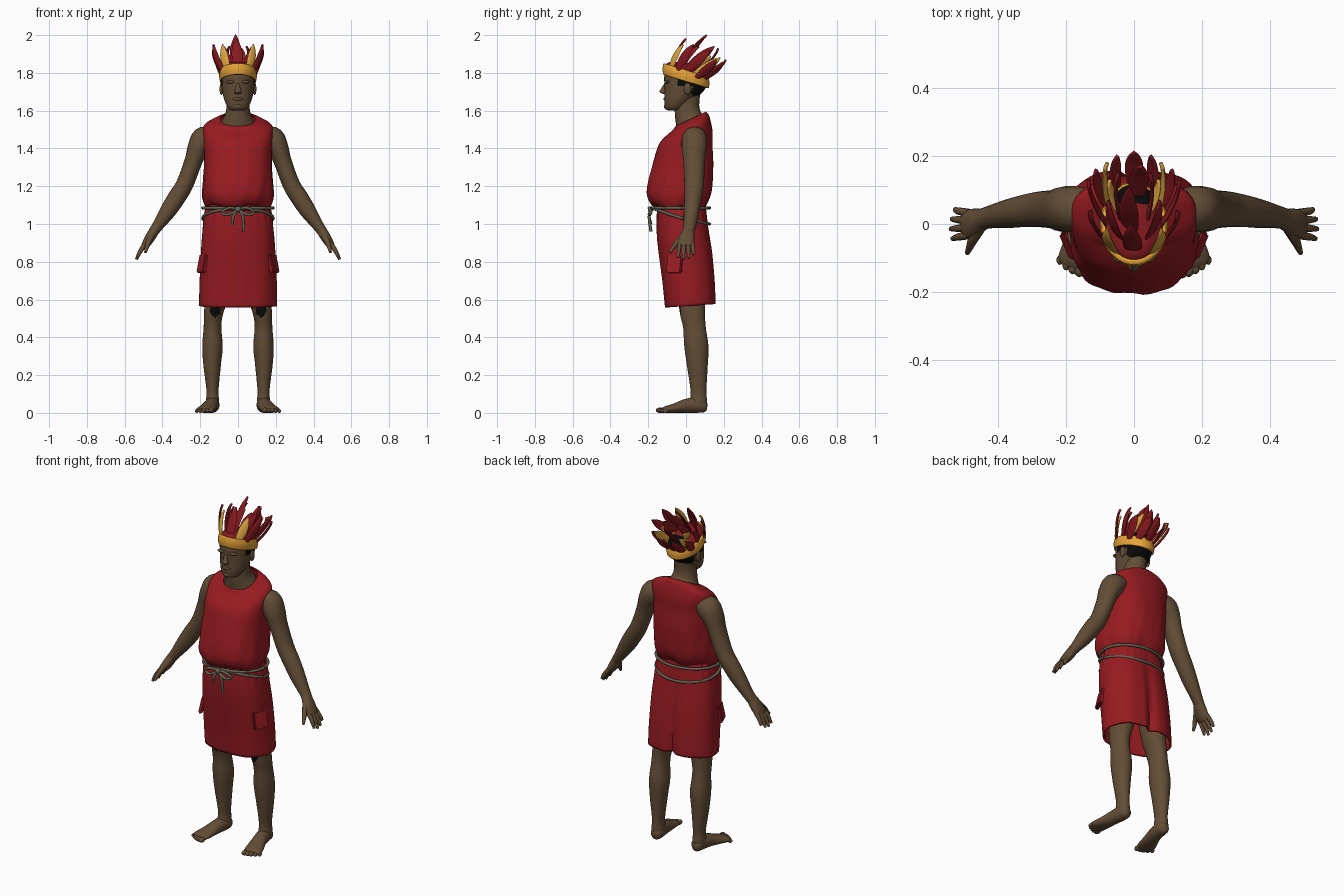
import bpy, bmesh, math
from mathutils import Vector, Euler

if "Cube" in bpy.data.objects:
    bpy.data.objects.remove(bpy.data.objects["Cube"])


def material(name, r, g, b):
    m = bpy.data.materials.new(name)
    m.use_nodes = True
    m.diffuse_color = (r, g, b, 1)
    bsdf = m.node_tree.nodes["Principled BSDF"]
    bsdf.inputs["Base Color"].default_value = (r, g, b, 1)
    bsdf.inputs["Roughness"].default_value = 0.9
    return m


SKIN = material("brown skin", .125, .075, .037)
RED = material("red cloth", .31, .011, .015)
PLUME = material("dark red feather", .24, .01, .014)
GOLD = material("gold band", .82, .38, .04)
YELLOW = material("yellow feather", .72, .38, .055)
BLACK = material("black hair", .003, .003, .003)
ROPE = material("olive rope", .13, .125, .085)


def finish(bm, name, mats, rule=None, angle=60):
    bmesh.ops.recalc_face_normals(bm, faces=bm.faces)
    if rule:
        for f in bm.faces:
            f.material_index = rule(f.calc_center_median())
    mesh = bpy.data.meshes.new(name)
    bm.to_mesh(mesh)
    bm.free()
    ob = bpy.data.objects.new(name, mesh)
    bpy.context.collection.objects.link(ob)
    for m in mats:
        mesh.materials.append(m)
    bpy.ops.object.select_all(action='DESELECT')
    ob.select_set(True)
    bpy.context.view_layer.objects.active = ob
    bpy.ops.object.shade_smooth_by_angle(angle=math.radians(angle))
    return ob


def loft(name, secs, mats, ref=None, n=20, steps=4, power=2, caps=True,
         warp=None, rule=None):
    """Smooth skin through sections (x, y, z, rx, ry, tilt); flat rings unless ref is given."""
    secs = [Vector(tuple(s) + (0,) * (6 - len(s))) for s in secs]
    pad = [secs[0]] + secs + [secs[-1]]
    path = []
    for a, b, c, d in zip(pad, pad[1:], pad[2:], pad[3:]):
        for i in range(steps):
            t = i / steps
            path.append((b * 2 + (c - a) * t + (a * 2 - b * 5 + c * 4 - d) * t * t
                         + (b * 3 - a - c * 3 + d) * t ** 3) / 2)
    path.append(secs[-1])
    mid = [Vector(p[:3]) for p in path]
    bm = bmesh.new()
    rings = []
    for i, p in enumerate(path):
        u, v = Vector((1, 0, 0)), Vector((0, 1, p[5]))
        if ref:
            t = (mid[min(i + 1, len(mid) - 1)] - mid[max(i - 1, 0)]).normalized()
            u = t.cross(Vector(ref)).normalized()
            v = u.cross(t)
        ring = []
        for k in range(n):
            a = math.tau * k / n
            c, s = math.cos(a), math.sin(a)
            co = mid[i] + u * p[3] * math.copysign(abs(c) ** (2 / power), c) \
                + v * p[4] * math.copysign(abs(s) ** (2 / power), s)
            ring.append(bm.verts.new(warp(co) if warp else co))
        rings.append(ring)
    for r, q in zip(rings, rings[1:]):
        for k in range(n):
            bm.faces.new((r[k], r[(k + 1) % n], q[(k + 1) % n], q[k]))
    if caps:
        bm.faces.new(rings[0])
        bm.faces.new(rings[-1])
    return finish(bm, name, mats, rule)


def ball(name, loc, size, mat):
    bm = bmesh.new()
    bmesh.ops.create_uvsphere(bm, u_segments=14, v_segments=10, radius=1)
    for v in bm.verts:
        v.co = Vector(loc) + v.co * Vector(size)
    return finish(bm, name, [mat])


def thicken(ob, depth):
    mod = ob.modifiers.new("cloth thickness", 'SOLIDIFY')
    mod.thickness = depth


# Clothing folds
def shirt_folds(p):
    a = math.atan2(p.y, p.x)
    low = max(0, (1.45 - p.z) / .35)
    k = 1 + low * (.014 * math.sin(7 * a + 9 * p.z) + .014 * math.sin(15 * a - 18 * p.z))
    return Vector((p.x * k, p.y * k, p.z + .009 * low * math.sin(5 * a + 1)))


def skirt_folds(p):
    a = math.atan2(p.y, p.x)
    low = (1.1 - p.z) / .54
    k = 1 + .014 * low * math.sin(9 * a + 1) + .025 * max(0, .25 - low) * 4 * math.sin(24 * a)
    dent = .035 * low * math.exp(-(p.x / .025) ** 2) if p.y > 0 else 0
    return Vector((p.x * k, p.y * k - dent, p.z))


tunic = loft("tunic", [
    (0, -.025, 1.09, .155, .115), (0, -.037, 1.10, .172, .142), (0, -.037, 1.15, .187, .167),
    (0, -.03, 1.22, .185, .17), (0, -.015, 1.32, .18, .16), (0, -.002, 1.42, .181, .142),
    (0, .018, 1.48, .185, .122, .1), (0, .03, 1.522, .178, .1, .25),
    (0, .03, 1.546, .135, .09, .36), (0, .025, 1.557, .092, .08, .48)],
    [RED], n=64, steps=5, power=2.4, caps=False, warp=shirt_folds)
thicken(tunic, .006)
skirt = loft("skirt", [
    (0, -.02, 1.12, .16, .12), (0, -.022, 1.05, .178, .132), (0, -.015, .95, .19, .14),
    (0, -.002, .85, .197, .143), (0, .015, .7, .203, .14), (0, .025, .567, .205, .135, .07)],
    [RED], n=96, steps=6, power=2.4, caps=False, warp=skirt_folds)
thicken(skirt, .01)

# Rope belt, drooping strand and bow
for name, front, back, side in (("belt", 1.085, 1.085, 1.085), ("drooping_belt", 1.08, 1.0, 1.03)):
    loop = []
    for i in range(25):
        a = math.tau * i / 24
        s = math.sin(a)
        z = side + (max(0, -s) * (front - side)) + max(0, s) * (back - side)
        loop.append((.187 * math.cos(a), -.022 + .147 * s, z, .008, .008))
    loft(name, loop, [ROPE], ref=(0, 0, 1), n=8, steps=3, caps=False)
for s, side in ((1, "left"), (-1, "right")):
    r = (.008, .008)
    loft(side + "_bow_loop", [(0, -.18, 1.08) + r, (.05 * s, -.195, 1.085) + r,
         (.085 * s, -.185, 1.06) + r, (.05 * s, -.195, 1.05) + r, (0, -.185, 1.075) + r],
         [ROPE], ref=(0, 1, 0), n=8)
    loft(side + "_bow_tail", [(0, -.18, 1.08) + r, (.025 * s, -.195, 1.04) + r,
         (.03 * s, -.185, .98 - .02 * s) + r], [ROPE], ref=(0, 1, 0), n=8)
ball("bow_knot", (0, -.188, 1.078), (.018, .014, .016), ROPE)

# Head, hair and neck
loft("neck", [(0, .028, 1.48, .1, .08), (0, .026, 1.535, .09, .077, .3),
              (0, .01, 1.58, .068, .068, .2), (0, .005, 1.63, .06, .065), (0, .01, 1.69, .06, .065)],
     [SKIN])


def hair_rule(c):
    back = c.y > .03 and c.z > 1.675 + .1 * max(0, .08 - c.y)
    return 1 if back or c.z > 1.79 or (c.z > 1.728 and c.y > -.04) else 0


loft("head", [
    (0, -.065, 1.6, .025, .028), (0, -.06, 1.612, .05, .05), (0, -.042, 1.65, .07, .073),
    (0, -.012, 1.7, .083, .102), (0, 0, 1.75, .089, .115), (0, 0, 1.79, .088, .112),
    (0, 0, 1.83, .06, .075), (0, 0, 1.845, .03, .04)],
    [SKIN, BLACK], n=32, steps=5, rule=hair_rule)
loft("nose", [(0, -.106, 1.745, .009, .008), (0, -.118, 1.72, .012, .012),
              (0, -.122, 1.7, .019, .018), (0, -.11, 1.687, .013, .01)], [SKIN], n=12)
ball("lips", (0, -.107, 1.662), (.028, .013, .011), SKIN)
ball("chin", (0, -.098, 1.622), (.028, .02, .017), SKIN)
for s, side in ((1, "left"), (-1, "right")):
    ball(side + "_brow", (.035 * s, -.1, 1.752), (.028, .015, .009), SKIN)
    ball(side + "_ear", (.088 * s, .008, 1.715), (.01, .02, .032), SKIN)

# Headband with feathered cap
band = loft("headband", [(0, 0, 1.755, .096, .121, -.3), (0, 0, 1.785, .1, .124, -.3),
                         (0, 0, 1.815, .094, .119, -.3)], [GOLD], n=40, caps=False)
thicken(band, .022)
loft("cap", [(0, 0, 1.785, .09, .115, -.3), (0, 0, 1.82, .082, .104, -.28),
             (0, 0, 1.845, .055, .07, -.2), (0, 0, 1.855, .02, .025)], [PLUME], n=32)


# Feathers: root to tip with a slight outward bow
def feather(name, mat, root, tip, width=.024):
    a, b = Vector(root), Vector(tip)
    out = Vector((a.x, a.y, 0)).normalized()
    secs = []
    for i, (t, w) in enumerate(((0, .5), (.3, .95), (.6, 1), (.85, .6), (1, .08))):
        co = a.lerp(b, t) + out * .012 * math.sin(math.pi * i / 4)
        secs.append((*co, w * width, .006))
    loft(name, secs, [mat], ref=tuple(out), n=10, steps=3)


feather("front_feather", PLUME, (0, -.085, 1.82), (-.01, 0, 1.98), .028)
feather("crown_feather", PLUME, (-.01, -.03, 1.82), (-.012, .11, 2.0), .03)
feather("middle_feather", PLUME, (.005, .06, 1.79), (.02, .17, 1.93), .028)
feather("rear_feather", PLUME, (0, .1, 1.76), (0, .21, 1.87), .026)
for s, side in ((1, "left"), (-1, "right")):
    for name, mat, root, tip in (
            ("front_yellow_feather", YELLOW, (.052, -.085, 1.81), (.08, -.015, 1.95)),
            ("back_yellow_feather", YELLOW, (.07, .03, 1.78), (.078, .18, 1.88)),
            ("middle_yellow_feather", YELLOW, (.035, .02, 1.83), (.07, .13, 1.89)),
            ("temple_feather", PLUME, (.08, -.05, 1.81), (.128, .04, 1.95)),
            ("side_feather", PLUME, (.075, -.01, 1.8), (.132, .13, 1.92)),
            ("crown_side_feather", PLUME, (.035, -.05, 1.83), (.075, .07, 1.94)),
            ("inner_feather", PLUME, (.035, .0, 1.82), (.045, .15, 1.94)),
            ("nape_feather", PLUME, (.05, .08, 1.76), (.048, .2, 1.86)),
            ("corner_feather", PLUME, (.08, .05, 1.77), (.11, .16, 1.87))):
        feather(side + "_" + name, mat, (root[0] * s, *root[1:]), (tip[0] * s, *tip[1:]))


# Limbs
def limb(name, secs, s, mats=(SKIN,), **kw):
    loft(name, [(q[0] * s, *q[1:]) for q in secs], mats, **kw)


def knee_rule(c):
    x = abs(c.x)
    return 1 if c.y < .01 and .095 < x < .15 and c.z > .5 + abs(x - .12) else 0


for s, side in ((1, "left_"), (-1, "right_")):
    limb(side + "arm", [
        (.14, .045, 1.465, .05, .06), (.18, .045, 1.448, .068, .067), (.212, .043, 1.4, .056, .066),
        (.237, .043, 1.33, .047, .057), (.282, .043, 1.21, .046, .052), (.325, .038, 1.14, .047, .047),
        (.37, .03, 1.07, .043, .042), (.425, .02, .99, .03, .033), (.45, .012, .955, .027, .032)],
        s, ref=(0, 1, 0))
    limb(side + "palm", [(.437, .015, .975, .026, .028), (.458, .008, .94, .027, .038),
                         (.48, .0, .905, .024, .044), (.497, -.002, .88, .017, .04)],
         s, ref=(0, 1, 0))
    for i, finger in enumerate(("index", "middle", "ring", "little")):
        y = -.033 + .022 * i
        drop = (.01, 0, .006, .025)[i]
        limb(side + finger + "_finger", [
            (.485, y, .9, .013, .012), (.515, y * 1.15, .86, .012, .011),
            (.538 - drop * .5, y * 1.3, .812 + drop, .007, .007)], s, ref=(0, 1, 0), n=10)
    limb(side + "thumb", [(.452, -.01, .945, .016, .018), (.475, -.05, .9, .014, .014),
                          (.49, -.085, .85, .007, .008)], s, ref=(0, 1, 0), n=10)
    limb(side + "leg", [
        (.095, .03, .8, .08, .085), (.112, .03, .62, .064, .073), (.13, .035, .52, .05, .066),
        (.135, .045, .45, .047, .06), (.135, .055, .35, .054, .064), (.137, .06, .25, .046, .055),
        (.135, .066, .12, .032, .042), (.135, .066, .06, .035, .045), (.135, .066, .03, .03, .036)],
        s, (SKIN, BLACK), n=40, steps=8, rule=knee_rule)
    limb(side + "foot", [
        (.13, .11, .03, .015, .02), (.132, .095, .033, .031, .033), (.135, .06, .042, .037, .042),
        (.145, 0, .037, .039, .037), (.16, -.06, .025, .047, .025),
        (.172, -.105, .018, .051, .018), (.177, -.125, .013, .042, .012)], s, ref=(0, 0, 1))
    for i in range(5):
        ball(side + "toe_%d" % (i + 1),
             ((.142 + .019 * i) * s, -.138 + .002 * i * i, .014 - .001 * i),
             (.016 - .0015 * i, .022 - .002 * i, .014 - .001 * i), SKIN)

    # Pocket flaring outward at its lower edge
    bm = bmesh.new()
    bmesh.ops.create_cube(bm, size=1)
    turn = Euler((0, -.2 * s, -.4 * s)).to_matrix()
    for v in bm.verts:
        v.co = turn @ (v.co * Vector((.022, .085, .1))) + Vector((.187 * s, -.06, .79))
    bmesh.ops.bevel(bm, geom=bm.edges[:], offset=.006, segments=2, affect='EDGES')
    finish(bm, side + "pocket", [RED], angle=30)
